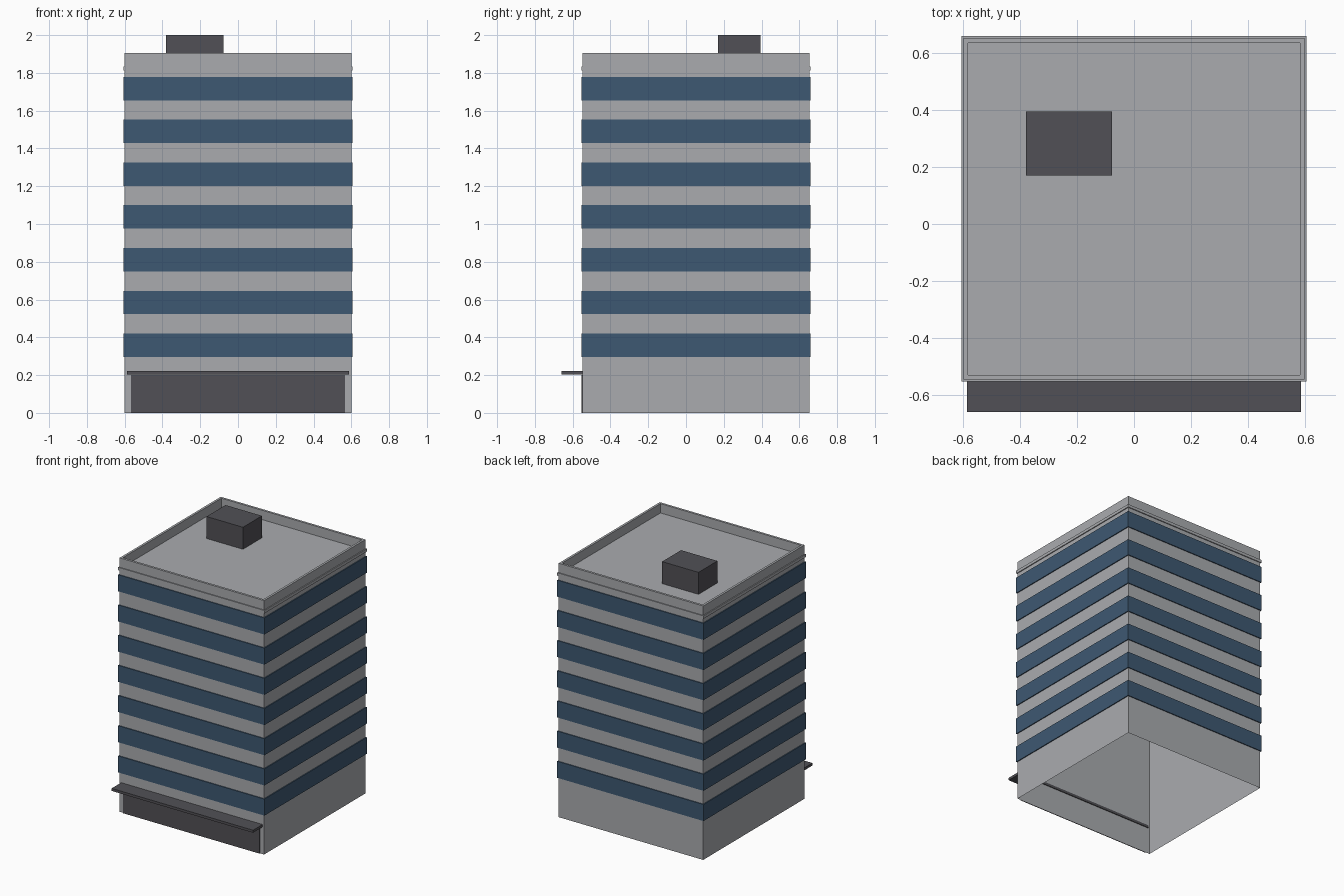
import bpy, bmesh
from mathutils import Vector

if "Cube" in bpy.data.objects:
    bpy.data.objects.remove(bpy.data.objects["Cube"], do_unlink=True)

CENTRE_Y = 0.053   # tower is set back to leave room for the canopy
HALF = 0.6         # half width of the tower
PROUD = 0.607      # half width of bands and ledge


def material(name, rgb):
    mat = bpy.data.materials.new(name)
    mat.use_nodes = True
    mat.diffuse_color = (*rgb, 1)
    mat.node_tree.nodes["Principled BSDF"].inputs["Base Color"].default_value = (*rgb, 1)
    return mat


concrete = material("concrete grey", (0.40, 0.41, 0.43))
glass = material("window blue", (0.048, 0.099, 0.168))
dark = material("dark grey", (0.083, 0.081, 0.092))


def finish(bm, name, mat):
    mesh = bpy.data.meshes.new(name)
    bm.to_mesh(mesh)
    bm.free()
    mesh.materials.append(mat)
    obj = bpy.data.objects.new(name, mesh)
    bpy.context.collection.objects.link(obj)
    return obj


def square_loft(name, profile, mat, cap=False):
    """Join square loops given as (half width, height), optionally closing the last."""
    bm = bmesh.new()
    loops = [[bm.verts.new((sx * h, CENTRE_Y + sy * h, z))
              for sx, sy in ((-1, -1), (1, -1), (1, 1), (-1, 1))]
             for h, z in profile]
    for low, high in zip(loops, loops[1:]):
        for i in range(4):
            j = (i + 1) % 4
            bm.faces.new((low[i], low[j], high[j], high[i]))
    if cap:
        bm.faces.new(loops[-1])
    return finish(bm, name, mat)


def box(name, low, high, mat):
    low, high = Vector(low), Vector(high)
    bm = bmesh.new()
    bmesh.ops.create_cube(bm, size=1)
    bmesh.ops.scale(bm, vec=high - low, verts=bm.verts)
    bmesh.ops.translate(bm, vec=(low + high) / 2, verts=bm.verts)
    return finish(bm, name, mat)


def band(name, bottom, top, mat):
    """A raised strip that wraps all four walls."""
    square_loft(name, [(HALF, bottom), (PROUD, bottom), (PROUD, top), (HALF, top)], mat)


# Open-bottomed tower shell with parapet and sunken roof
square_loft("tower", [(HALF, 0), (HALF, 1.905), (0.583, 1.905), (0.583, 1.835)],
            concrete, cap=True)

# Window bands, one per storey
for storey in range(7):
    bottom = 0.296 + storey * 0.2265
    band(f"window_band_{storey + 1}", bottom, bottom + 0.124, glass)

# Ledge below the parapet
band("roof_ledge", 1.813, 1.835, concrete)

# Rooftop plant room
box("plant_room", (-0.38, 0.17, 1.835), (-0.078, 0.395, 2.0), dark)

# Ground floor entrance and its canopy
box("entrance", (-0.567, -0.553, 0), (0.567, -0.548, 0.2), dark)
box("canopy", (-0.587, -0.66, 0.203), (0.587, -0.541, 0.222), dark)
